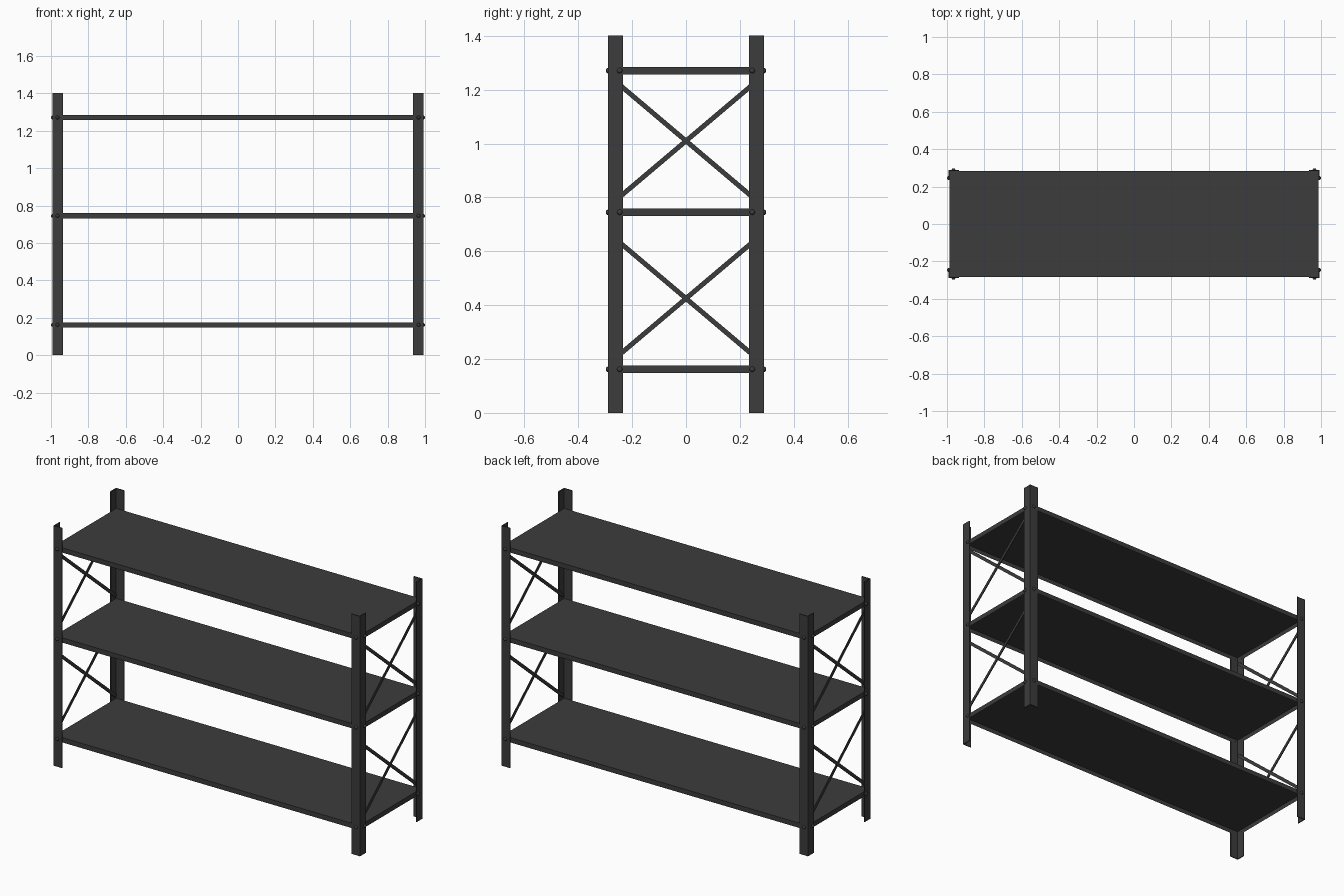
import bpy, bmesh, math
from mathutils import Matrix, Vector

if "Cube" in bpy.data.objects:
    bpy.data.objects.remove(bpy.data.objects["Cube"])

steel = bpy.data.materials.new("dark_grey_steel")
steel.diffuse_color = (0.045, 0.045, 0.045, 1)
steel.use_nodes = True
steel.node_tree.nodes["Principled BSDF"].inputs["Base Color"].default_value = steel.diffuse_color

HX, HY, H = 0.991, 0.289, 1.402      # outer faces of the posts, height
FLANGE, T = 0.055, 0.005             # angle-iron width and thickness
SHELF_TOPS = (0.176, 0.759, 1.285)
SHELF_H = 0.028


def finish(name, bm):
    bmesh.ops.recalc_face_normals(bm, faces=bm.faces)
    mesh = bpy.data.meshes.new(name)
    bm.to_mesh(mesh)
    bm.free()
    mesh.materials.append(steel)
    ob = bpy.data.objects.new(name, mesh)
    bpy.context.collection.objects.link(ob)
    return ob


def post(name, sx, sy):
    """L-shaped angle iron with its corner pointing outwards."""
    f, t = FLANGE, T
    profile = [(0, 0), (f, 0), (f, t), (t, t), (t, f), (0, f)]
    bm = bmesh.new()
    face = bm.faces.new([bm.verts.new((sx * (HX - x), sy * (HY - y), 0)) for x, y in profile])
    ext = bmesh.ops.extrude_face_region(bm, geom=[face])
    bmesh.ops.translate(bm, vec=(0, 0, H), verts=[v for v in ext["geom"] if isinstance(v, bmesh.types.BMVert)])
    finish(name, bm)


def shelf(name, top):
    """Sheet-metal tray, open underneath."""
    bm = bmesh.new()
    size = (2 * (HX - T), 2 * (HY - T), SHELF_H)
    bmesh.ops.create_cube(bm, size=1, matrix=Matrix.Translation((0, 0, top - SHELF_H / 2)) @ Matrix.Diagonal((*size, 1)))
    bottom = [f for f in bm.faces if f.calc_center_median().z < top - SHELF_H * 0.9]
    bmesh.ops.inset_region(bm, faces=bottom, thickness=0.005)
    bmesh.ops.translate(bm, vec=(0, 0, SHELF_H - 0.005), verts=bottom[0].verts)
    finish(name, bm)


def brace(name, sx, x, zc, direction):
    """Flat diagonal bar across one end."""
    half_y, rise = 0.27, 0.27 * 0.845 * direction
    length = 2 * math.hypot(half_y, rise)
    bm = bmesh.new()
    m = (Matrix.Translation((sx * x, 0, zc)) @ Matrix.Rotation(math.atan2(rise, half_y), 4, 'X')
         @ Matrix.Diagonal((0.005, length, 0.018, 1)))
    bmesh.ops.create_cube(bm, size=1, matrix=m)
    finish(name, bm)


def bolt(bm, pos, axis):
    """Domed bolt head pointing along axis."""
    rot = Vector(axis).to_track_quat('Z', 'Y').to_matrix().to_4x4()
    m = Matrix.Translation(pos) @ rot @ Matrix.Diagonal((1, 1, 0.9, 1))
    bmesh.ops.create_uvsphere(bm, u_segments=12, v_segments=8, radius=0.01, matrix=m)


# posts and bolts at the four corners
for sx, side in ((-1, "left"), (1, "right")):
    for sy, end in ((-1, "front"), (1, "back")):
        post(f"{end}_{side}_post", sx, sy)
        bm = bmesh.new()
        for top in SHELF_TOPS:
            z = top - SHELF_H / 2
            bolt(bm, (sx * 0.965, sy * HY, z), (0, sy, 0))
            bolt(bm, (sx * HX, sy * 0.246, z), (sx, 0, 0))
        ob = finish(f"{end}_{side}_bolts", bm)
        for p in ob.data.polygons:
            p.use_smooth = True

    # crossed braces at each end
    for zc, level in ((0.425, "lower"), (1.01, "upper")):
        brace(f"{side}_{level}_brace_rising", sx, HX - T - 0.0025, zc, 1)
        brace(f"{side}_{level}_brace_falling", sx, HX - T - 0.0075, zc, -1)

# shelves
for top, level in zip(SHELF_TOPS, ("bottom", "middle", "top")):
    shelf(f"{level}_shelf", top)
